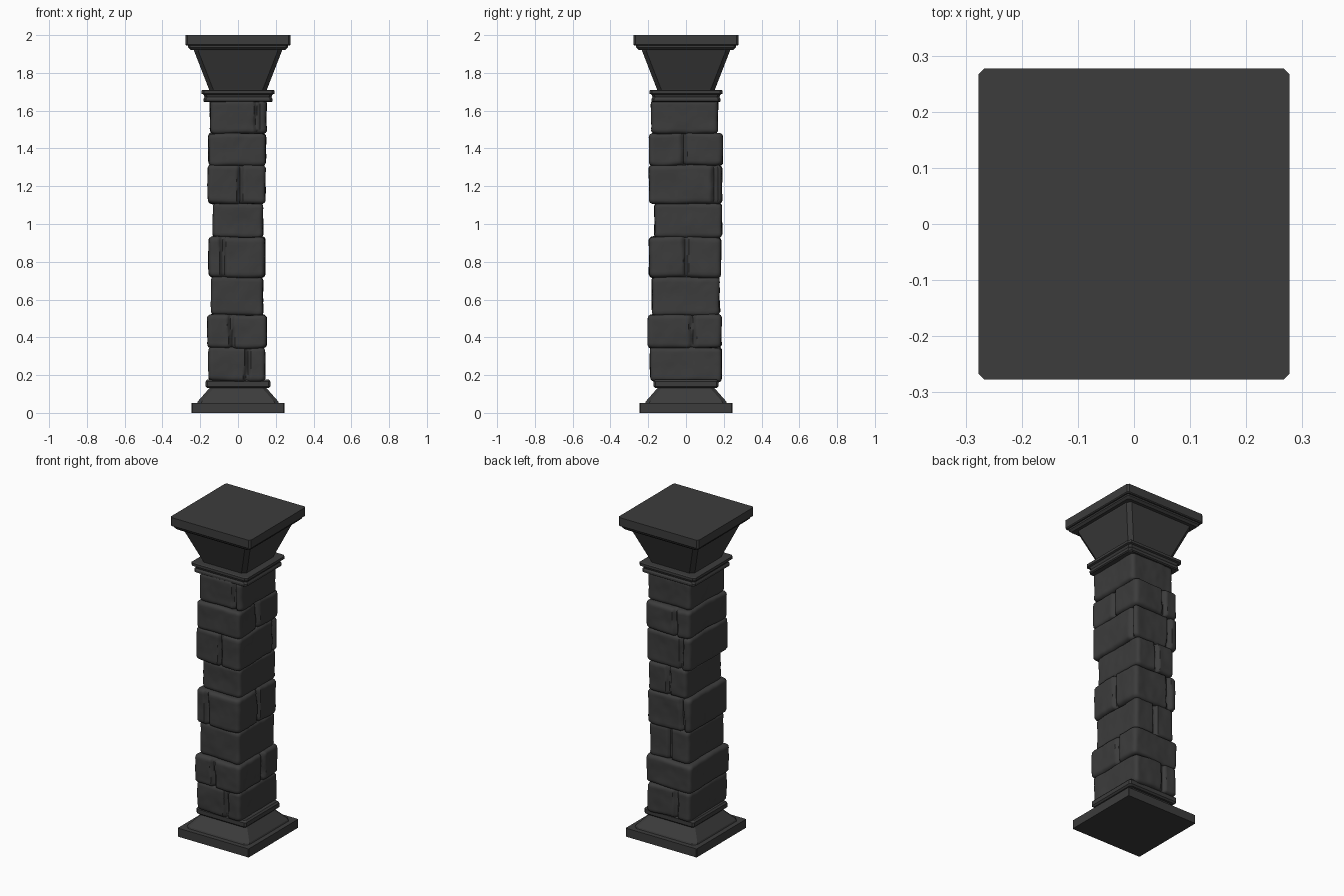
import bpy, bmesh, math, random
from mathutils import Vector, noise

if "Cube" in bpy.data.objects:
    bpy.data.objects.remove(bpy.data.objects["Cube"])

random.seed(4)
stone = bpy.data.materials.new("dark_stone")
stone.diffuse_color = (0.045, 0.045, 0.045, 1)
stone.use_nodes = True
stone.node_tree.nodes["Principled BSDF"].inputs["Base Color"].default_value = stone.diffuse_color


def loft(name, rings, smooth=False):
    """Join equal-length closed rings of points into a capped solid."""
    bm = bmesh.new()
    loops = [[bm.verts.new(p) for p in ring] for ring in rings]
    n = len(loops[0])
    for a, b in zip(loops, loops[1:]):
        for i in range(n):
            j = (i + 1) % n
            bm.faces.new((a[i], a[j], b[j], b[i]))
    bm.faces.new(loops[0][::-1])
    bm.faces.new(loops[-1])
    bmesh.ops.recalc_face_normals(bm, faces=bm.faces)
    me = bpy.data.meshes.new(name)
    bm.to_mesh(me)
    bm.free()
    me.materials.append(stone)
    ob = bpy.data.objects.new(name, me)
    bpy.context.collection.objects.link(ob)
    if smooth:
        bpy.ops.object.select_all(action='DESELECT')
        ob.select_set(True)
        bpy.context.view_layer.objects.active = ob
        bpy.ops.object.shade_smooth_by_angle(angle=math.radians(50))
    return ob


def moulding(name, profile, c):
    """Square moulding with corners cut by c; profile is (half width, z)."""
    rings = []
    for h, z in profile:
        k = h - c
        rings.append([(-k, -h, z), (k, -h, z), (h, -k, z), (h, k, z),
                      (k, h, z), (-k, h, z), (-h, k, z), (-h, -k, z)])
    return loft(name, rings)


def course(name, z0, z1, x0, x1, y0, y1, joints):
    """One layer of stones: rounded block with vertical joints (front, right, back, left)."""
    n, levels, r = 36, 16, 0.022
    push = [(random.uniform(-.004, .004), random.uniform(-.004, .004)) for _ in range(4)]
    lean = [random.uniform(-.06, .06) for _ in range(4)]
    normals = [Vector((0, -1, 0)), Vector((1, 0, 0)), Vector((0, 1, 0)), Vector((-1, 0, 0))]
    zc, hz = (z0 + z1) / 2, (z1 - z0) / 2
    rings = []
    for k in range(levels + 1):
        # levels bunch up towards the rounded top and bottom edges
        s = math.sin((k / levels - 0.5) * math.pi)
        z = zc + hz * s
        t = max(0, (abs(s) * hz - (hz - 0.02)) / 0.02)
        e = 0.024 * (1 - math.sqrt(max(0, 1 - t * t)))
        ax, bx, ay, by = x0 + e, x1 - e, y0 + e, y1 - e
        corners = [Vector((ax, ay, z)), Vector((bx, ay, z)),
                   Vector((bx, by, z)), Vector((ax, by, z))]
        ring = []
        for side in range(4):
            for i in range(n):
                p = corners[side].lerp(corners[(side + 1) % 4], i / n)
                # round the upright corners
                q = Vector((min(max(p.x, ax + r), bx - r), min(max(p.y, ay + r), by - r), z))
                out = (p - q).normalized()
                along = p.x if side % 2 == 0 else p.y
                p = q + out * r
                # cut the joint and set the two stones at different depths
                if joints[side] is not None:
                    d = along - joints[side] - lean[side] * (z - zc)
                    d += 0.006 * noise.noise(Vector((side * 3, z * 14, 1)))
                    p -= normals[side] * 0.02 * max(0, 1 - (d / 0.016) ** 2)
                    fade = min(1, 4 * min(i, n - i) / n)
                    p += normals[side] * push[side][d > 0] * fade
                # worn, uneven surface
                p += out * (0.005 * noise.noise(p * 9) + 0.002 * noise.noise(p * 25))
                p.z += 0.008 * noise.noise(Vector((p.x * 7, p.y * 7, zc * 9))) * abs(s)
                ring.append(p)
        rings.append(ring)
    return loft(name, rings, True)


# base
moulding("plinth", [(.245, 0), (.245, .053)], .003)
moulding("base_slope", [(.217, .05), (.212, .062), (.15, .132), (.15, .14)], .022)
moulding("base_band", [(.163, .132), (.172, .141), (.172, .166), (.163, .176)], .01)

# stone shaft: z range, x range, y range, joints on front, right, back, left
N = None
layers = [
    (.168, .346, -.155, .143, -.190, .190, (.05, N, -.06, N)),
    (.346, .518, -.162, .150, -.203, .188, (-.035, .035, N, N)),
    (.518, .720, -.142, .133, -.180, .178, (N, N, -.01, N)),
    (.720, .930, -.155, .141, -.194, .185, (-.08, 0, -.10, N)),
    (.930, 1.11, -.133, .132, -.167, .191, (N, N, -.01, N)),
    (1.11, 1.312, -.160, .145, -.195, .190, (.012, .15, -.10, N)),
    (1.312, 1.48, -.157, .146, -.195, .192, (N, -.01, -.06, N)),
    (1.48, 1.655, -.146, .150, -.182, .168, (.10, N, N, N)),
]
for i, (z0, z1, x0, x1, y0, y1, joints) in enumerate(layers):
    course(f"stone_course_{i + 1}", z0 - .003, z1 + .003, x0, x1, y0, y1, joints)
# mortar core behind the joints
moulding("mortar_core", [(.115, .15), (.115, 1.66)], .01)

# capital
moulding("collar", [(.176, 1.645), (.183, 1.65), (.183, 1.662), (.177, 1.672),
                    (.183, 1.686), (.194, 1.69), (.194, 1.706), (.188, 1.71)], .014)
moulding("capital_flare", [(.15, 1.70), (.153, 1.712), (.232, 1.915), (.232, 1.93)], .022)
moulding("abacus_step", [(.252, 1.922), (.264, 1.934), (.264, 1.95)], .01)
moulding("abacus", [(.272, 1.944), (.277, 1.949), (.277, 2.0)], .01)
